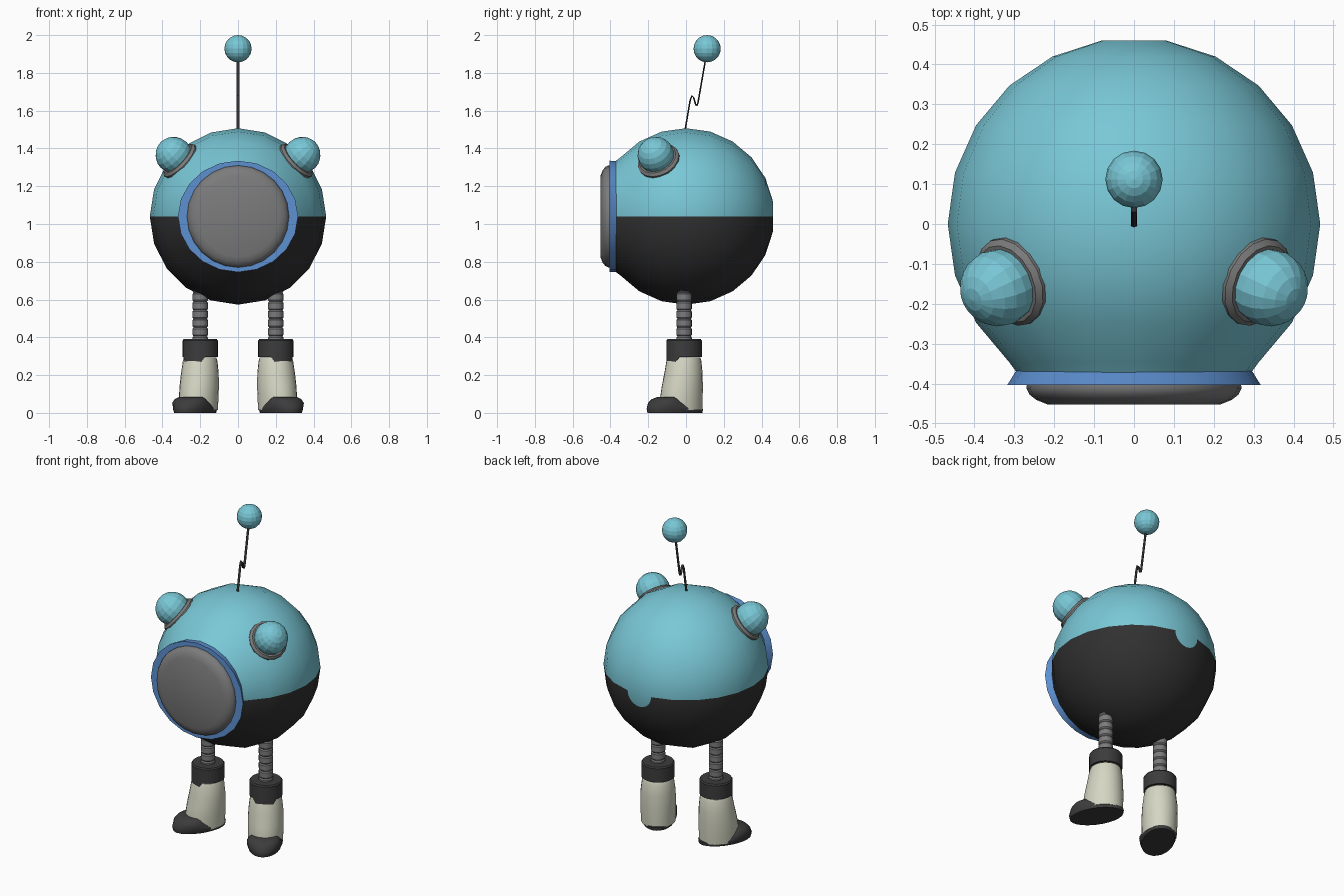
import bpy, bmesh, math
from mathutils import Matrix, Vector

if "Cube" in bpy.data.objects:
    bpy.data.objects.remove(bpy.data.objects["Cube"])


def material(name, r, g, b):
    m = bpy.data.materials.new(name)
    m.diffuse_color = (r, g, b, 1)
    m.use_nodes = True
    m.node_tree.nodes["Principled BSDF"].inputs["Base Color"].default_value = m.diffuse_color
    return m


TEAL = material("teal", 0.19, 0.57, 0.67)
CHARCOAL = material("charcoal", 0.03, 0.03, 0.03)
DARK = material("dark rubber", 0.045, 0.045, 0.045)
GREY = material("grey metal", 0.2, 0.2, 0.2)
CREAM = material("cream", 0.66, 0.67, 0.54)
BLUE = material("blue trim", 0.11, 0.28, 0.64)


def loft(name, rings, mats, matrix=Matrix(), caps=(True, True), smooth=35, rule=None):
    """Skin a stack of equal rings; smooth is the sharp-edge angle (0 = flat)."""
    bm = bmesh.new()
    rows = [[bm.verts.new(matrix @ Vector(p)) for p in ring] for ring in rings]
    n = len(rows[0])
    for a, b in zip(rows, rows[1:]):
        for i in range(n):
            j = (i + 1) % n
            bm.faces.new((a[i], a[j], b[j], b[i]))
    for cap, row in zip(caps, (rows[0], rows[-1])):
        if cap:
            bm.faces.new(row)
    bmesh.ops.remove_doubles(bm, verts=bm.verts, dist=1e-5)
    bmesh.ops.recalc_face_normals(bm, faces=bm.faces)
    for f in bm.faces:
        f.smooth = smooth > 0
        if rule:
            f.material_index = rule(f)
    for e in bm.edges:
        e.smooth = e.calc_face_angle(0) < math.radians(smooth)
    mesh = bpy.data.meshes.new(name)
    bm.to_mesh(mesh)
    bm.free()
    for m in mats:
        mesh.materials.append(m)
    ob = bpy.data.objects.new(name, mesh)
    bpy.context.collection.objects.link(ob)
    return ob


def ring(n, rx, ry, z, cy=0.0):
    """Ellipse in the xy plane."""
    return [(rx * math.cos(2 * math.pi * i / n), cy + ry * math.sin(2 * math.pi * i / n), z)
            for i in range(n)]


def lathe(name, profile, n, mats, matrix=Matrix(), **kw):
    return loft(name, [ring(n, r, r, z) for r, z in profile], mats, matrix, **kw)


def ball(name, radius, matrix, n=16, rows=10):
    prof = [(radius * math.sin(math.pi * k / rows), -radius * math.cos(math.pi * k / rows))
            for k in range(1, rows)]
    rings = [ring(n, r, r, z) for r, z in prof]
    rings = [[(0, 0, -radius)] * n] + rings + [[(0, 0, radius)] * n]
    bm = bmesh.new()
    bmesh.ops.create_uvsphere(bm, u_segments=n, v_segments=rows, radius=radius, matrix=matrix)
    mesh = bpy.data.meshes.new(name)
    bm.to_mesh(mesh)
    bm.free()
    mesh.materials.append(TEAL)
    ob = bpy.data.objects.new(name, mesh)
    bpy.context.collection.objects.link(ob)


# Body: sphere turned about the front-back axis, flat cap at the back
C = Vector((0, 0, 1.04))
R = 0.467
to_y = Matrix.Translation(C) @ Matrix.Rotation(-math.pi / 2, 4, 'X')
prof = [(R * math.sin(math.radians(10 + 16 * k)), R * math.cos(math.radians(10 + 16 * k)))
        for k in range(9)]
prof.append((0.294, -0.372))


def body_colour(f):
    c = f.calc_center_median()
    return 1 if c.z < C.z - 0.001 and len(f.verts) == 4 else 0


lathe("body", prof, 20, [TEAL, CHARCOAL], to_y, caps=(True, False), rule=body_colour)

# Front trim ring and round face plate
loft("face_trim", [ring(20, 0.295, 0.294, -0.367), ring(20, 0.318, 0.295, -0.404)], [BLUE], to_y)
lathe("face_plate", [(0.268, -0.40), (0.27, -0.412), (0.262, -0.428), (0.245, -0.441),
                     (0.215, -0.453)], 24, [GREY], to_y, smooth=50)

# Eyes on round mounts
for s, side in ((1, "right"), (-1, "left")):
    d = Vector((s * 0.34, -0.16, 0.325)).normalized()
    m = Matrix.Translation(C) @ d.to_track_quat('Z', 'Y').to_matrix().to_4x4()
    lathe(side + "_eye_mount", [(0.105, 0.42), (0.115, 0.437), (0.115, 0.455), (0.102, 0.468)],
          16, [GREY], m)
    ball(side + "_eye", 0.097, m @ Matrix.Translation((0, 0, 0.497)))

# Antenna: kinked flat rod with a ball on the end
path = [(-0.006, 1.49), (0.022, 1.655), (0.032, 1.68), (0.041, 1.668),
        (0.052, 1.63), (0.058, 1.627), (0.064, 1.645), (0.105, 1.88)]
rings = []
for i, (y, z) in enumerate(path):
    a, b = path[max(i - 1, 0)], path[min(i + 1, len(path) - 1)]
    t = Vector((0, b[0] - a[0], b[1] - a[1])).normalized()
    across = Vector((0, t.z, -t.y)) * 0.004
    rings.append([Vector((0, y, z)) + Vector((0.008 * math.cos(k * math.pi / 4), 0, 0))
                  + across * math.sin(k * math.pi / 4) for k in range(8)])
loft("antenna_rod", rings, [CHARCOAL], smooth=60)
ball("antenna_ball", 0.072, Matrix.Translation((0, 0.112, 1.928)))


# Legs, toes turned outwards; (z, back, front, half width) describes each section
def sections(rows, n=24):
    return [ring(n, w, (f + b) / 2, z, (b - f) / 2) for z, b, f, w in rows]


hose = []
for k in range(8):
    z = 0.36 + 0.046 * k
    hose += [(0.036, z), (0.041, z + 0.007), (0.041, z + 0.039)]

for s, side in ((1, "right"), (-1, "left")):
    m = Matrix.Translation((s * 0.2, -0.01, 0)) @ Matrix.Rotation(s * math.radians(29), 4, 'Z')
    lathe(side + "_leg_hose", hose, 16, [GREY], m, smooth=30)

    # Cuff with a lip dropping at the front
    low = [(x, y, 0.264 if y < -0.07 else 0.297) for x, y, z in ring(24, 0.094, 0.094, 0)]
    inner = [(x * 0.9, y * 0.9, z) for x, y, z in low]
    loft(side + "_cuff", [inner, low, ring(24, 0.094, 0.094, 0.382),
                          ring(24, 0.088, 0.088, 0.39)], [DARK], m, caps=(False, True))

    loft(side + "_boot", sections([(0.015, 0.098, 0.135, 0.098), (0.08, 0.1, 0.133, 0.101),
                                   (0.14, 0.1, 0.122, 0.102), (0.21, 0.098, 0.106, 0.099),
                                   (0.275, 0.092, 0.094, 0.091), (0.292, 0.086, 0.088, 0.086)]),
         [CREAM], m)
    loft(side + "_foot", sections([(0, 0.103, 0.214, 0.092), (0.02, 0.105, 0.218, 0.1),
                                   (0.028, 0.09, 0.216, 0.1), (0.052, 0.0, 0.205, 0.098),
                                   (0.072, -0.03, 0.185, 0.085), (0.084, -0.05, 0.15, 0.07)]),
         [DARK], m, smooth=50)
